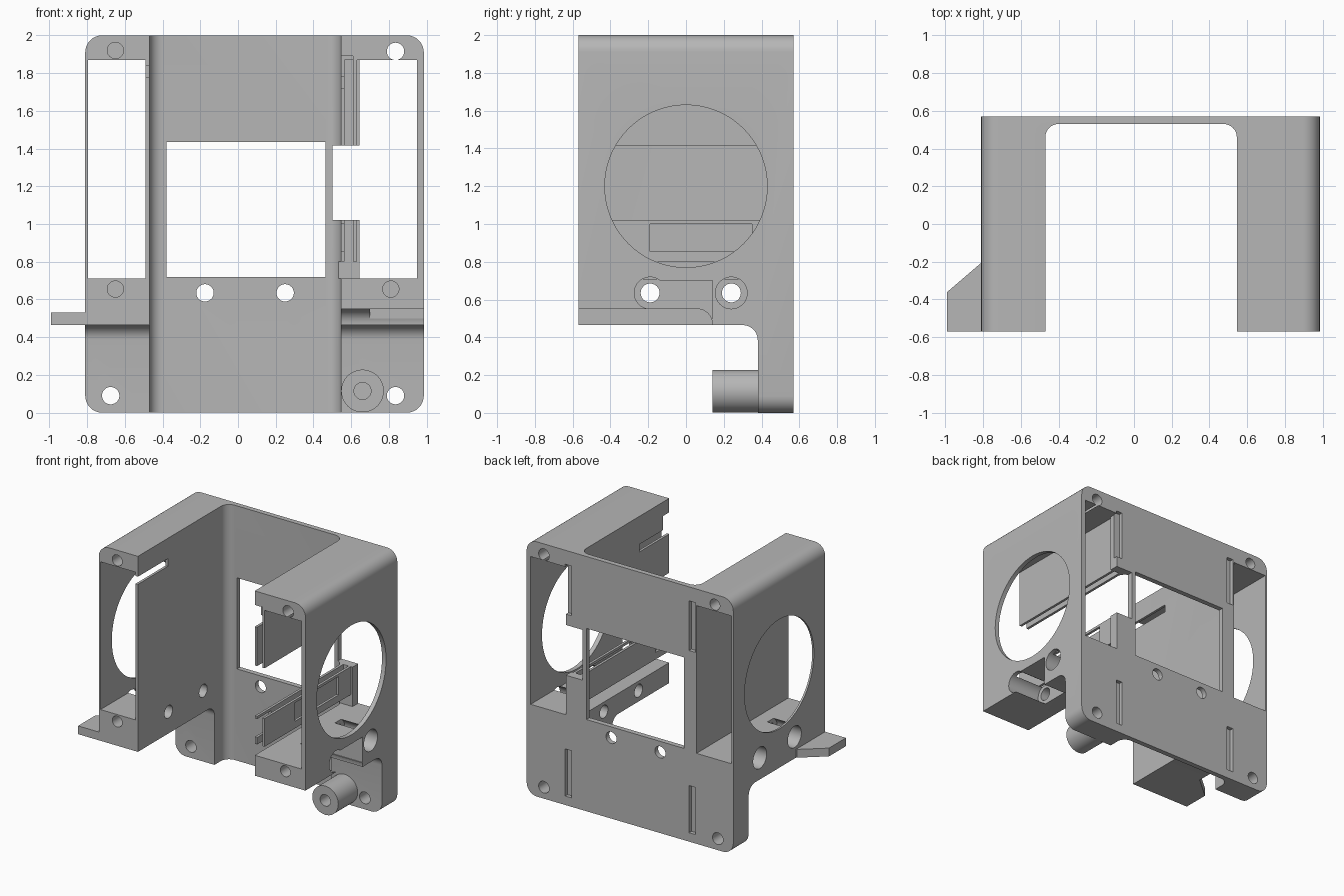
import bpy, bmesh, math
from mathutils import Vector

cube = bpy.data.objects.get("Cube")
if cube:
    bpy.data.objects.remove(cube, do_unlink=True)

grey = bpy.data.materials.new("plain grey")
grey.use_nodes = True
grey.diffuse_color = (0.47, 0.47, 0.47, 1)
grey.node_tree.nodes["Principled BSDF"].inputs["Base Color"].default_value = (0.47, 0.47, 0.47, 1)


def prism(name, axis, outline, span):
    """Extrude a 2D outline along an axis."""
    place = {"x": lambda a, b, c: (c, a, b),
             "y": lambda a, b, c: (a, c, b),
             "z": lambda a, b, c: (a, b, c)}[axis]
    bm = bmesh.new()
    ends = [[bm.verts.new(place(a, b, c)) for a, b in outline] for c in span]
    for end in ends:
        bm.faces.new(end)
    n = len(outline)
    for i in range(n):
        j = (i + 1) % n
        bm.faces.new((ends[0][i], ends[0][j], ends[1][j], ends[1][i]))
    bmesh.ops.recalc_face_normals(bm, faces=bm.faces)
    mesh = bpy.data.meshes.new(name)
    bm.to_mesh(mesh)
    bm.free()
    mesh.materials.append(grey)
    obj = bpy.data.objects.new(name, mesh)
    bpy.context.collection.objects.link(obj)
    return obj


def rounded(a, b, r, steps=8):
    """Rectangle outline with rounded corners."""
    if r == 0:
        return [(a[0], b[0]), (a[1], b[0]), (a[1], b[1]), (a[0], b[1])]
    pts = []
    corners = [(a[1] - r, b[1] - r), (a[0] + r, b[1] - r),
               (a[0] + r, b[0] + r), (a[1] - r, b[0] + r)]
    for k, (u, v) in enumerate(corners):
        for i in range(steps + 1):
            t = (k + i / steps) * math.pi / 2
            pts.append((u + r * math.cos(t), v + r * math.sin(t)))
    return pts


def circle(u, v, r, n=40):
    return [(u + r * math.cos(2 * math.pi * i / n),
             v + r * math.sin(2 * math.pi * i / n)) for i in range(n)]


def cut(target, axis, outline, span):
    """Subtract a prism from the target and discard the cutter."""
    cutter = prism("cutter", axis, outline, span)
    cutter.hide_render = True
    mod = target.modifiers.new("cut", "BOOLEAN")
    mod.operation, mod.solver, mod.object = "DIFFERENCE", "EXACT", cutter
    bpy.context.view_layer.update()
    result = bpy.data.meshes.new_from_object(
        target.evaluated_get(bpy.context.evaluated_depsgraph_get()))
    target.modifiers.clear()
    target.data = result
    bpy.data.objects.remove(cutter, do_unlink=True)


def cut_box(target, x, y, z):
    cut(target, "z", rounded(x, y, 0), z)


# Main body with the open channel and the stepped underside
body = prism("bracket_body", "y", rounded((-0.81, 0.985), (0, 2), 0.09), (-0.57, 0.57))
cut(body, "z", rounded((-0.47, 0.545), (-1, 0.53), 0.07), (-0.1, 2.1))
cut(body, "x", rounded((-1, 0.38), (-0.6, 0.465), 0.08), (-1.1, 1.1))
cut(body, "x", rounded((-1, 0.14), (-0.6, 0.55), 0.08), (0.2, 1.1))

# Rear window and the two tower pockets
THROUGH = (-0.7, 0.7)
RAIL = (-0.7, 0.5)
cut_box(body, (-0.38, 0.465), THROUGH, (0.72, 1.435))
cut_box(body, (-0.795, -0.49), THROUGH, (0.71, 1.87))
cut_box(body, (0.645, 0.95), THROUGH, (0.71, 1.87))

# Rails on the inner wall of the left tower
cut_box(body, (0.5, 0.7), THROUGH, (1.02, 1.415))
cut_box(body, (0.63, 0.7), RAIL, (0.71, 1.87))
cut_box(body, (0.565, 0.61), RAIL, (0.8, 1.87))
cut_box(body, (0.5, 0.7), RAIL, (0.71, 0.8))
cut_box(body, (0.5, 0.61), (-0.7, -0.49), (1.72, 1.89))
cut_box(body, (0.5, 0.61), (-0.7, -0.2), (1.72, 1.78))
cut_box(body, (0.5, 0.6), (-0.7, -0.4), (0.855, 1.0))
cut_box(body, (0.59, 0.7), (-0.19, 0.35), (0.855, 1.0))

# Slot in the inner wall of the right tower
cut_box(body, (-0.492, -0.4), (-0.7, -0.2), (1.78, 1.84))

# Round openings in the outer walls
for span in ((-1, -0.7), (0.9, 1.1)):
    cut(body, "x", circle(0, 1.2, 0.43, 72), span)

# Cross holes with counterbores, and the recess under the left tower
for y in (-0.19, 0.24):
    cut(body, "x", circle(y, 0.635, 0.05), (-1.1, 1.1))
    for span in ((-1, -0.6), (0.7, 1.1)):
        cut(body, "x", circle(y, 0.635, 0.084), span)
cut_box(body, (0.7, 1.1), (-0.19, 0.14), (0.5, 0.7))

# Screw holes from front to back
for x, z in ((0.835, 1.915), (-0.675, 0.09), (0.835, 0.09), (-0.175, 0.635), (0.25, 0.635)):
    cut(body, "y", circle(x, z, 0.046), (-0.8, 0.8))
for x, z in ((-0.65, 1.92), (-0.65, 0.655), (0.81, 0.655)):
    cut(body, "y", circle(x, z, 0.043), (-0.8, -0.42))
cut(body, "y", circle(-0.65, 1.92, 0.043), (0.42, 0.8))

# Shallow strap slots in the back
for x in ((-0.48, -0.425), (0.595, 0.65)):
    for z in ((0.07, 0.44), (1.5, 1.89)):
        cut_box(body, x, (0.54, 0.8), z)

# Standoff post
post = prism("standoff_post", "y", circle(0.66, 0.115, 0.113, 48), (0.14, 0.385))
cut(post, "y", circle(0.66, 0.115, 0.045), (0, 0.36))

# Side tab
tab = prism("side_tab", "z",
            [(-0.99, -0.57), (-0.8, -0.57), (-0.8, -0.21), (-0.815, -0.21), (-0.99, -0.36)],
            (0.465, 0.53))

# Smooth the curved faces and keep the edges sharp
for obj in bpy.context.selected_objects:
    obj.select_set(False)
for obj in (body, post, tab):
    obj.select_set(True)
bpy.context.view_layer.objects.active = body
bpy.ops.object.shade_smooth_by_angle(angle=math.radians(30))
